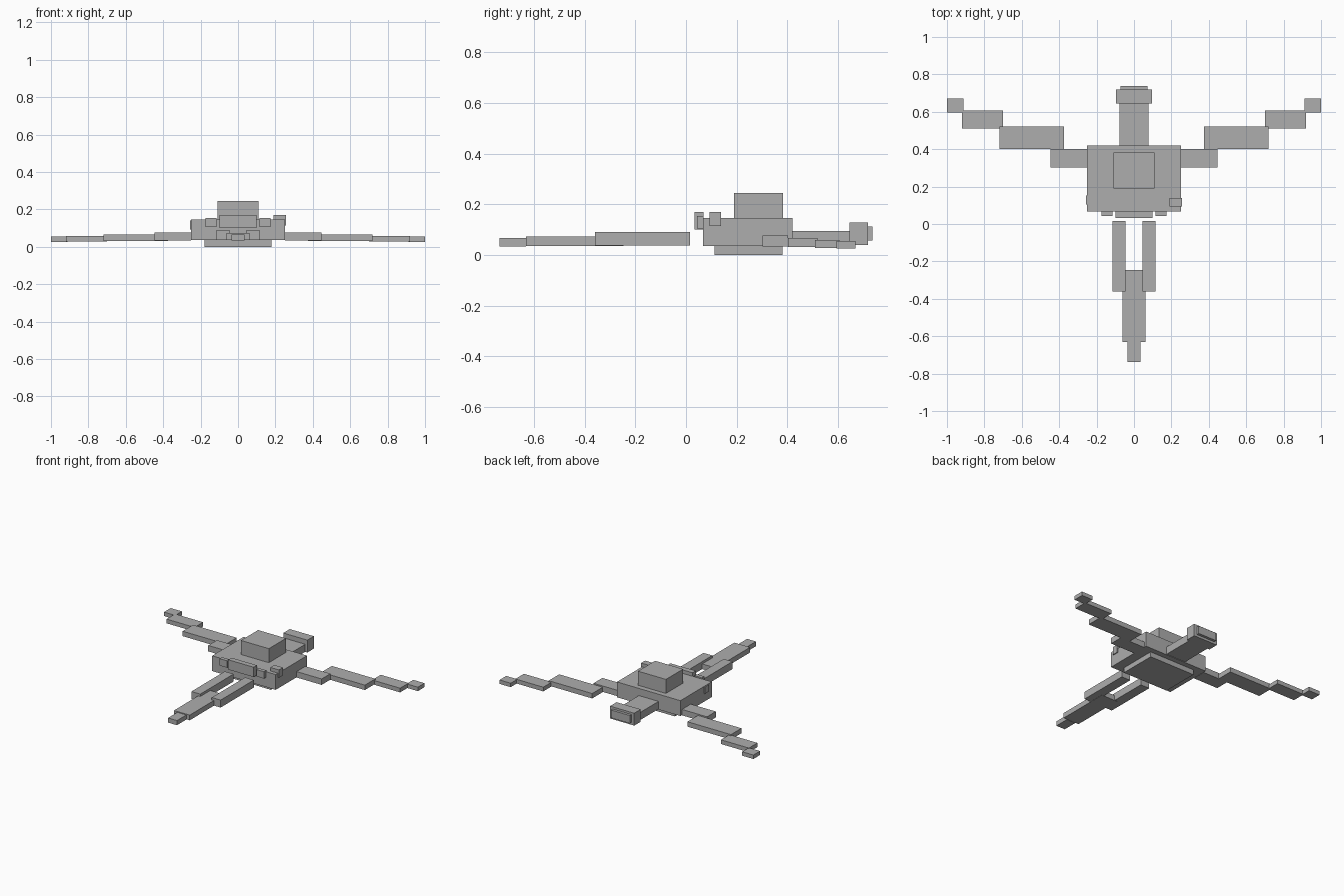
import bpy
import bmesh
from mathutils import Vector

cube = bpy.data.objects.get("Cube")
if cube:
    bpy.data.objects.remove(cube, do_unlink=True)

# Single plain grey finish
grey = bpy.data.materials.new("plain grey")
grey.use_nodes = True
GREY = (0.42, 0.42, 0.42, 1.0)
grey.diffuse_color = GREY
grey.node_tree.nodes["Principled BSDF"].inputs["Base Color"].default_value = GREY


def box(name, x, y, z):
    """Flat-shaded box from (min, max) ranges on each axis."""
    lo, hi = Vector((x[0], y[0], z[0])), Vector((x[1], y[1], z[1]))
    centre, size = (lo + hi) / 2, hi - lo
    bm = bmesh.new()
    bmesh.ops.create_cube(bm, size=1.0)
    bmesh.ops.scale(bm, vec=size, verts=bm.verts)
    mesh = bpy.data.meshes.new(name)
    bm.to_mesh(mesh)
    bm.free()
    mesh.materials.append(grey)
    obj = bpy.data.objects.new(name, mesh)
    obj.location = centre
    bpy.context.collection.objects.link(obj)
    return obj


def pair(name, x, y, z):
    """The same box on both sides of the centre line."""
    box("left_" + name, x, y, z)
    box("right_" + name, (-x[1], -x[0]), y, z)


def centred(name, half_width, y, z):
    box(name, (-half_width, half_width), y, z)


# Hull: main body, belly plate and raised block on top
centred("body", 0.25, (0.067, 0.42), (0.036, 0.145))
centred("belly_plate", 0.18, (0.113, 0.382), (0.0, 0.036))
centred("top_block", 0.11, (0.19, 0.383), (0.145, 0.245))

# Rear boom with end block and end plate
centred("rear_boom", 0.078, (0.42, 0.645), (0.04, 0.094))
centred("rear_block", 0.095, (0.645, 0.718), (0.04, 0.128))
centred("rear_plate", 0.073, (0.718, 0.737), (0.057, 0.113))

# Stepped side arms
pair("arm_root", (0.25, 0.447), (0.303, 0.402), (0.034, 0.076))
pair("arm_middle", (0.375, 0.718), (0.402, 0.52), (0.032, 0.067))
pair("arm_outer", (0.70, 0.92), (0.51, 0.606), (0.028, 0.058))
pair("arm_tip", (0.912, 1.0), (0.595, 0.67), (0.026, 0.054))

# Forward prongs, centre spar and nose
pair("front_prong", (0.045, 0.115), (-0.36, 0.015), (0.037, 0.09))
centred("front_spar", 0.062, (-0.632, -0.247), (0.036, 0.073))
centred("front_nose", 0.035, (-0.737, -0.632), (0.034, 0.067))

# Front face fittings
centred("front_panel", 0.10, (0.033, 0.07), (0.10, 0.17))
pair("front_lamp", (0.115, 0.175), (0.043, 0.07), (0.105, 0.154))

# Box on the left front corner and thin hatch on the right side
box("left_corner_box", (0.19, 0.257), (0.093, 0.138), (0.114, 0.17))
box("right_side_hatch", (-0.256, -0.25), (0.105, 0.152), (0.093, 0.142))
